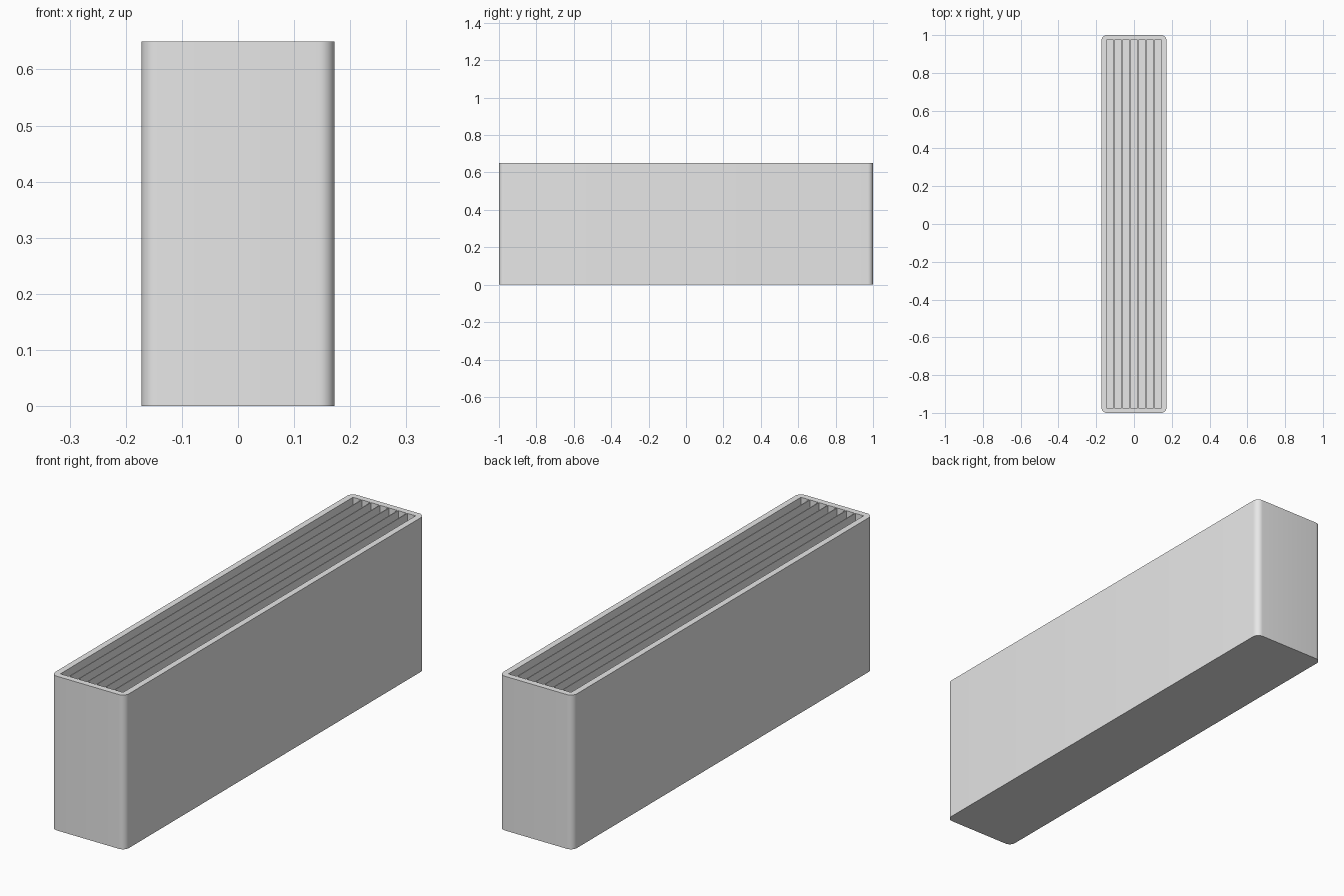
import bpy
import bmesh
from math import radians
from mathutils import Matrix

if "Cube" in bpy.data.objects:
    bpy.data.objects.remove(bpy.data.objects["Cube"], do_unlink=True)

WIDTH, LENGTH, HEIGHT = 0.344, 2.0, 0.65
CORNER = 0.028
WALL = 0.026
FLOOR = 0.026
SLOTS = 7
FIN = 0.004

grey = bpy.data.materials.new("light grey")
grey.use_nodes = True
colour = (0.8, 0.8, 0.8, 1)
grey.diffuse_color = colour
grey.node_tree.nodes["Principled BSDF"].inputs["Base Color"].default_value = colour


def add_box(bm, size, centre):
    matrix = Matrix.Translation(centre) @ Matrix.Diagonal((*size, 1))
    bmesh.ops.create_cube(bm, size=1, matrix=matrix)


def make_object(name, bm):
    mesh = bpy.data.meshes.new(name)
    bm.to_mesh(mesh)
    bm.free()
    mesh.materials.append(grey)
    obj = bpy.data.objects.new(name, mesh)
    bpy.context.collection.objects.link(obj)
    return obj


# Outer case with rounded upright corners
bm = bmesh.new()
add_box(bm, (WIDTH, LENGTH, HEIGHT), (0, 0, HEIGHT / 2))
uprights = [e for e in bm.edges if abs(e.verts[0].co.z - e.verts[1].co.z) > 0.1]
bmesh.ops.bevel(bm, geom=uprights, offset=CORNER, segments=8, profile=0.5,
                affect='EDGES')
case = make_object("slotted_case", bm)

# Row of deep slots, leaving thin fins between them
inner = WIDTH - 2 * WALL
slot = (inner - (SLOTS - 1) * FIN) / SLOTS
bm = bmesh.new()
for i in range(SLOTS):
    x = -inner / 2 + slot / 2 + i * (slot + FIN)
    add_box(bm, (slot, LENGTH - 2 * WALL, HEIGHT), (x, 0, FLOOR + HEIGHT / 2))
cutter = make_object("slot_cutter", bm)
cutter.hide_render = True

# Cut the slots and smooth the corners
cut = case.modifiers.new("slots", 'BOOLEAN')
cut.operation = 'DIFFERENCE'
cut.solver = 'EXACT'
cut.object = cutter
bpy.ops.object.select_all(action='DESELECT')
bpy.context.view_layer.objects.active = case
case.select_set(True)
bpy.ops.object.modifier_apply(modifier=cut.name)
bpy.data.objects.remove(cutter, do_unlink=True)
bpy.ops.object.shade_smooth_by_angle(angle=radians(30))
